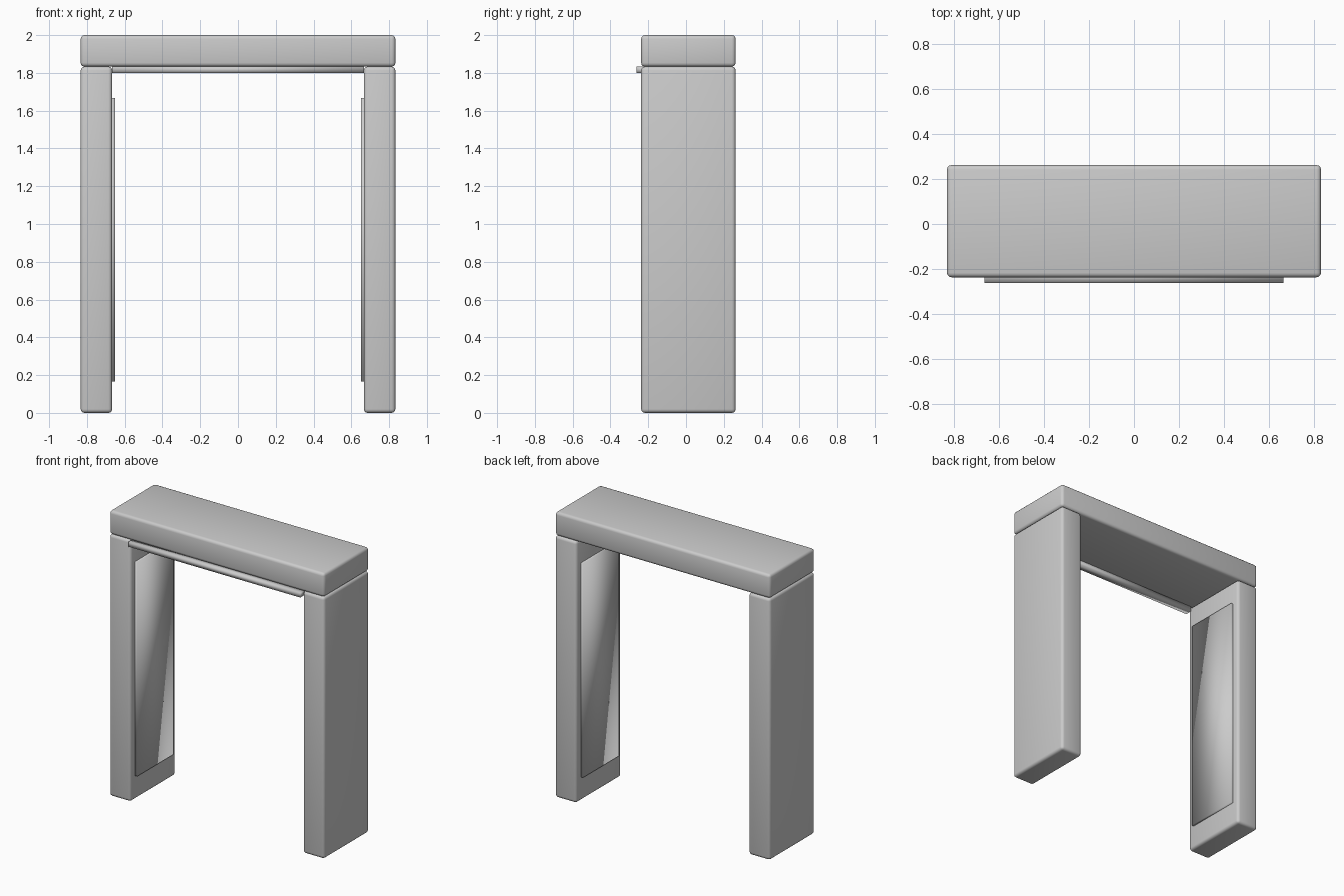
import bpy

if "Cube" in bpy.data.objects:
    bpy.data.objects.remove(bpy.data.objects["Cube"])

grey = bpy.data.materials.new("plain grey")
grey.diffuse_color = (0.6, 0.6, 0.6, 1)
grey.use_nodes = True
grey.node_tree.nodes["Principled BSDF"].inputs["Base Color"].default_value = grey.diffuse_color

YC = 0.0125  # middle of the frame's depth


def box(name, centre, size, bevel=0.0):
    """Smooth-shaded block, optionally with rounded edges."""
    bpy.ops.mesh.primitive_cube_add(size=1, location=centre)
    ob = bpy.context.object
    ob.name = name
    ob.scale = size
    bpy.ops.object.transform_apply(location=False, rotation=False, scale=True)
    ob.data.materials.append(grey)
    bpy.ops.object.shade_smooth()
    if bevel:
        mod = ob.modifiers.new("rounded edges", 'BEVEL')
        mod.width = bevel
        mod.segments = 3
    return ob


# Posts with a thin panel set into each inner face
for side, label in ((-1, "left"), (1, "right")):
    box(label + "_post", (side * 0.75, YC, 0.9167), (0.1667, 0.5, 1.8333), 0.02)
    box(label + "_inner_panel", (side * 0.6667, YC, 0.9167), (0.0333, 0.4, 1.5))

# Beam across the top
box("top_beam", (0, YC, 1.9167), (1.6667, 0.5, 0.1667), 0.02)

# Slim strip under the front edge of the beam
box("front_strip", (0, -0.2375, 1.8167), (1.3333, 0.05, 0.0333))
